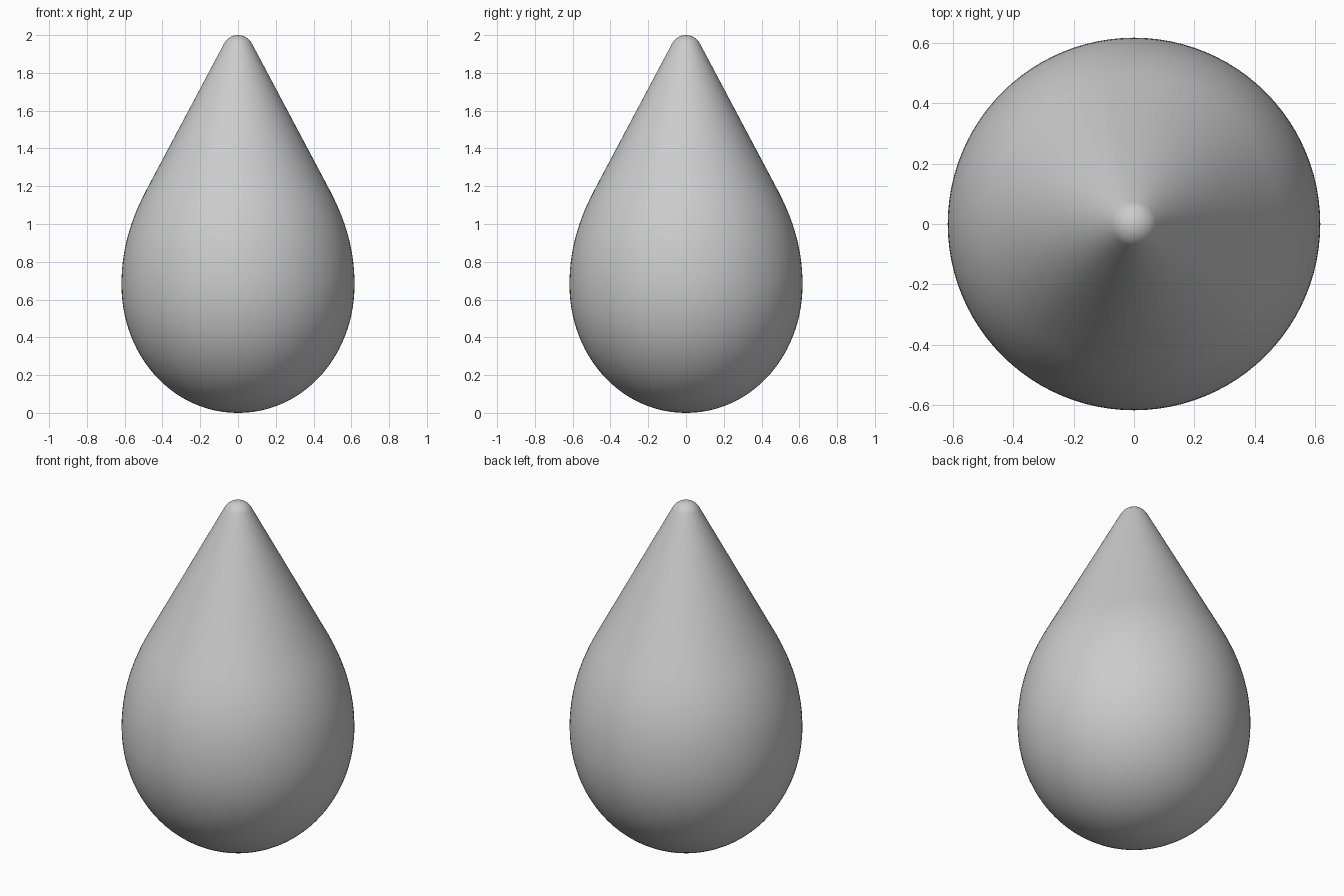
import bpy, bmesh, math
from mathutils import Vector
from mathutils.geometry import interpolate_bezier

if "Cube" in bpy.data.objects:
    bpy.data.objects.remove(bpy.data.objects["Cube"])


def curve(a, b, c, d, n):
    pts = [Vector((r, 0, z)) for r, z in (a, b, c, d)]
    return [(p.x, p.z) for p in interpolate_bezier(*pts, n)]


# Half profile (radius, height): round base, shoulder, straight cone, ball tip
base = curve((0, 0), (0.345, 0), (0.617, 0.30), (0.617, 0.68), 28)
shoulder = curve((0.617, 0.68), (0.617, 0.88), (0.56, 1.04), (0.48, 1.19), 16)
cone = [(0.48 - 0.4065 * t / 8, 1.19 + 0.766 * t / 8) for t in range(1, 8)]
R, a0 = 0.083, math.radians(27.8)
tip = [(R * math.cos(a), 2 - R + R * math.sin(a))
       for a in (a0 + (math.pi / 2 - a0) * i / 10 for i in range(11))]
profile = base + shoulder[1:] + cone + tip

# Revolve the profile around z
bm = bmesh.new()
verts = [bm.verts.new((max(r, 0), 0, z)) for r, z in profile]
edges = [bm.edges.new(pair) for pair in zip(verts, verts[1:])]
bmesh.ops.spin(bm, geom=verts + edges, cent=(0, 0, 0), axis=(0, 0, 1),
               angle=math.tau, steps=96, use_duplicate=False)
bmesh.ops.remove_doubles(bm, verts=bm.verts, dist=1e-4)
bmesh.ops.recalc_face_normals(bm, faces=bm.faces)
for f in bm.faces:
    f.smooth = True
mesh = bpy.data.meshes.new("teardrop")
bm.to_mesh(mesh)
bm.free()
bpy.context.collection.objects.link(bpy.data.objects.new("teardrop", mesh))
